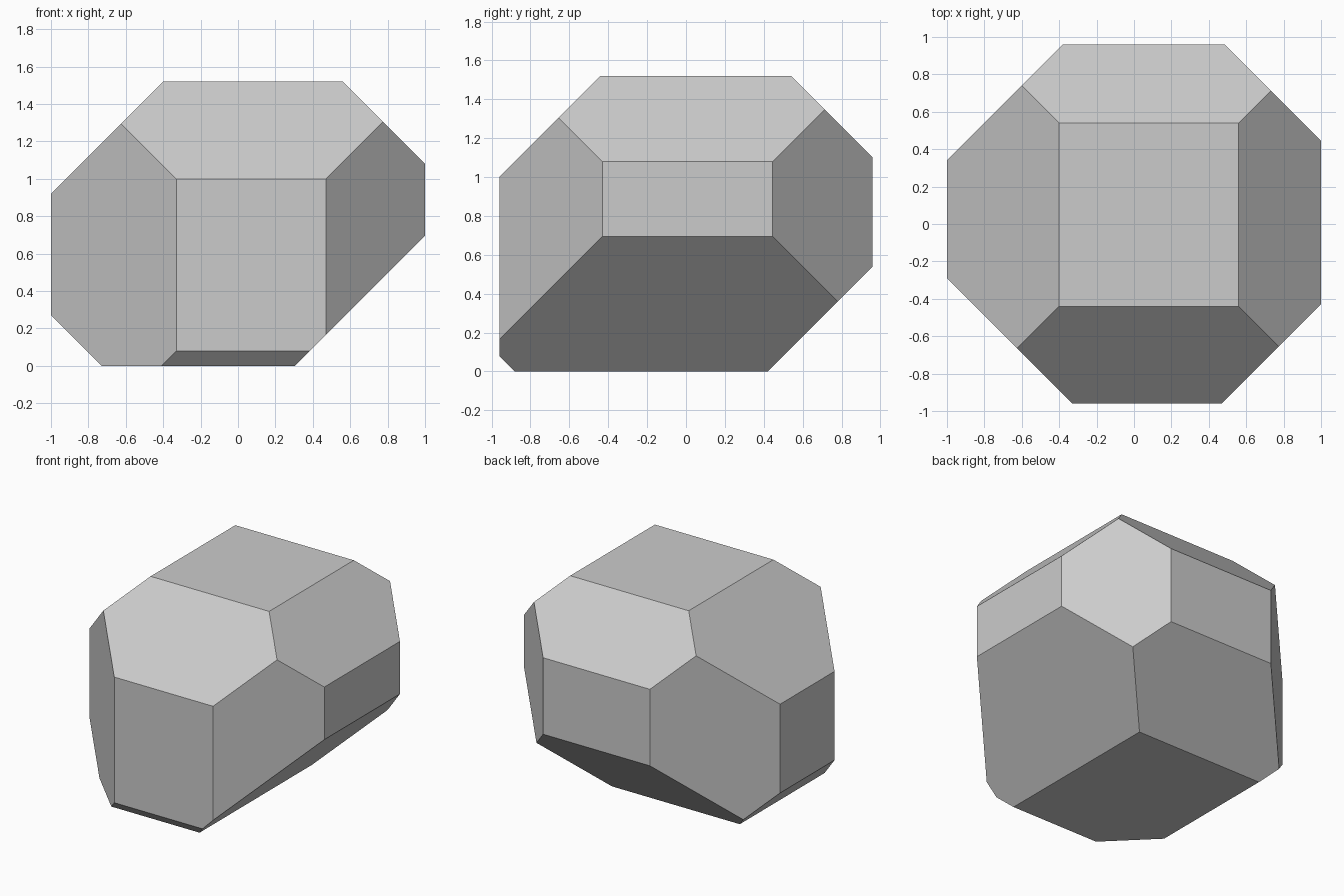
import bpy, bmesh
from mathutils import Vector

if "Cube" in bpy.data.objects:
    bpy.data.objects.remove(bpy.data.objects["Cube"])

# Starting block: 2.0 x 1.92 x 1.52, standing on z = 0
bm = bmesh.new()
bmesh.ops.create_cube(bm, size=1.0)
bmesh.ops.scale(bm, vec=(2.0, 1.92, 1.52), verts=bm.verts)
bmesh.ops.translate(bm, vec=(0, 0, 0.76), verts=bm.verts)


def chamfer(normal, offset):
    """Slice away everything beyond normal . p = offset and cap the cut."""
    n = Vector(normal)
    bmesh.ops.bisect_plane(
        bm, geom=bm.verts[:] + bm.edges[:] + bm.faces[:], dist=1e-6,
        plane_co=n * offset / n.length_squared, plane_no=n, clear_outer=True)
    rim = [e for e in bm.edges if e.is_boundary]
    bmesh.ops.holes_fill(bm, edges=rim, sides=0)


# One 45 degree cut of its own depth for each of the twelve edges
CUTS = [
    # upright edges
    ((1, 1, 0), 1.445), ((-1, 1, 0), 1.34), ((1, -1, 0), 1.43), ((-1, -1, 0), 1.29),
    # left and right edges, top then bottom
    ((1, 0, 1), 2.08), ((-1, 0, 1), 1.92), ((1, 0, -1), 0.305), ((-1, 0, -1), 0.73),
    # back and front edges, top then bottom
    ((0, 1, 1), 2.06), ((0, -1, 1), 1.96), ((0, 1, -1), 0.42), ((0, -1, -1), 0.88),
]
for normal, offset in CUTS:
    chamfer(normal, offset)

# Faceted block object, flat shaded
bmesh.ops.recalc_face_normals(bm, faces=bm.faces)
mesh = bpy.data.meshes.new("faceted_block")
bm.to_mesh(mesh)
bm.free()
block = bpy.data.objects.new("faceted_block", mesh)
bpy.context.collection.objects.link(block)
